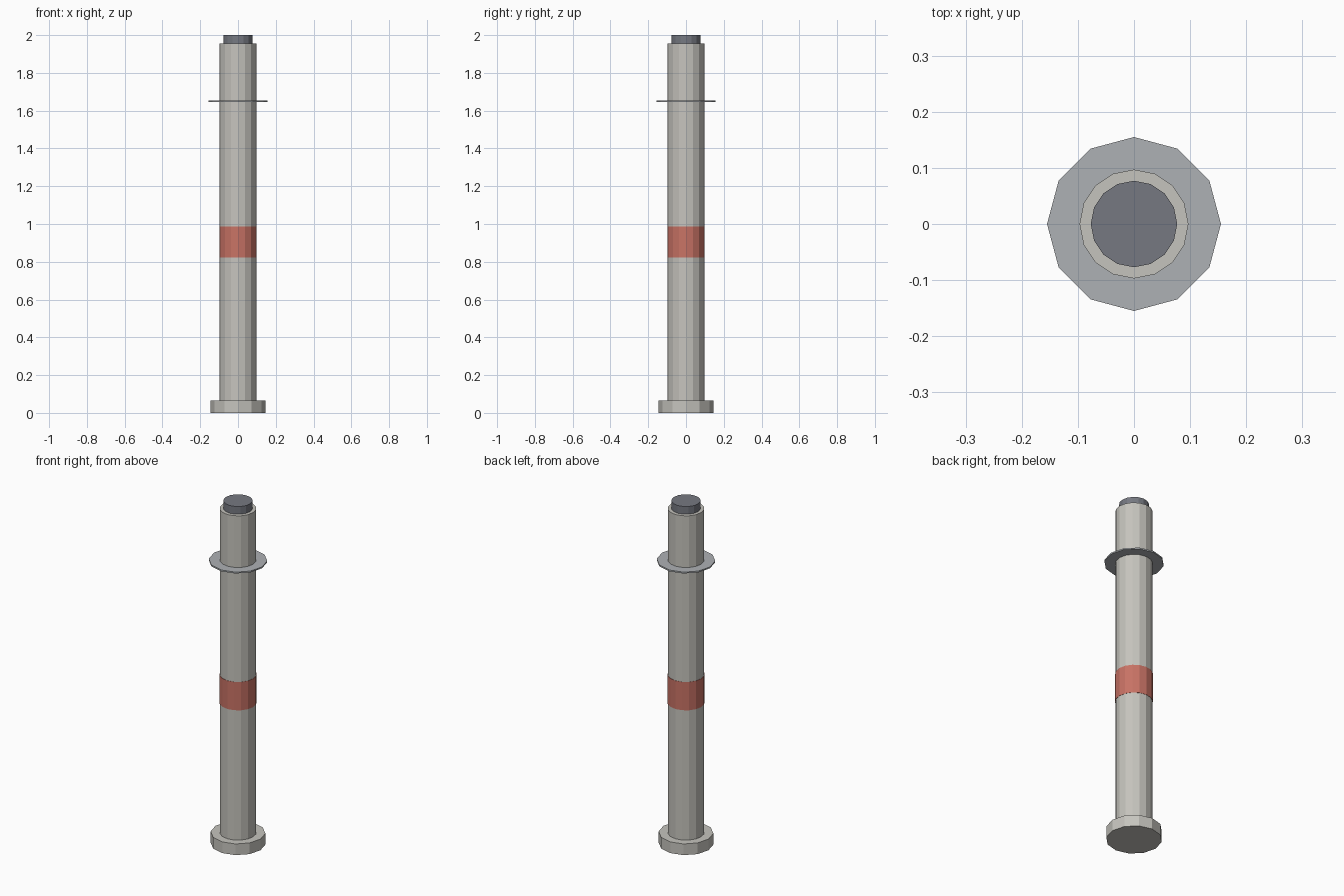
import bpy

if "Cube" in bpy.data.objects:
    bpy.data.objects.remove(bpy.data.objects["Cube"])


def material(name, rgb):
    m = bpy.data.materials.new(name)
    m.diffuse_color = (*rgb, 1)
    m.use_nodes = True
    m.node_tree.nodes["Principled BSDF"].inputs["Base Color"].default_value = m.diffuse_color
    return m


def cylinder(name, sides, radius, z0, z1, mat):
    bpy.ops.mesh.primitive_cylinder_add(vertices=sides, radius=radius, depth=z1 - z0,
                                        location=(0, 0, (z0 + z1) / 2))
    ob = bpy.context.object
    ob.name = name
    ob.data.materials.append(mat)
    return ob


stone = material("warm_grey", (0.56, 0.55, 0.51))
dark = material("dark_grey", (0.18, 0.19, 0.22))
steel = material("light_grey", (0.42, 0.44, 0.46))
red = material("red", (0.58, 0.17, 0.13))

# Base foot and main post
cylinder("base", 12, 0.145, 0, 0.065, stone)
cylinder("post", 16, 0.097, 0.06, 1.955, stone)

# Painted band, just proud of the post
cylinder("red_band", 16, 0.0985, 0.822, 0.987, red)

# Thin collar disc and top cap
cylinder("collar", 12, 0.155, 1.646, 1.654, steel)
cylinder("cap", 16, 0.077, 1.945, 2.0, dark)
